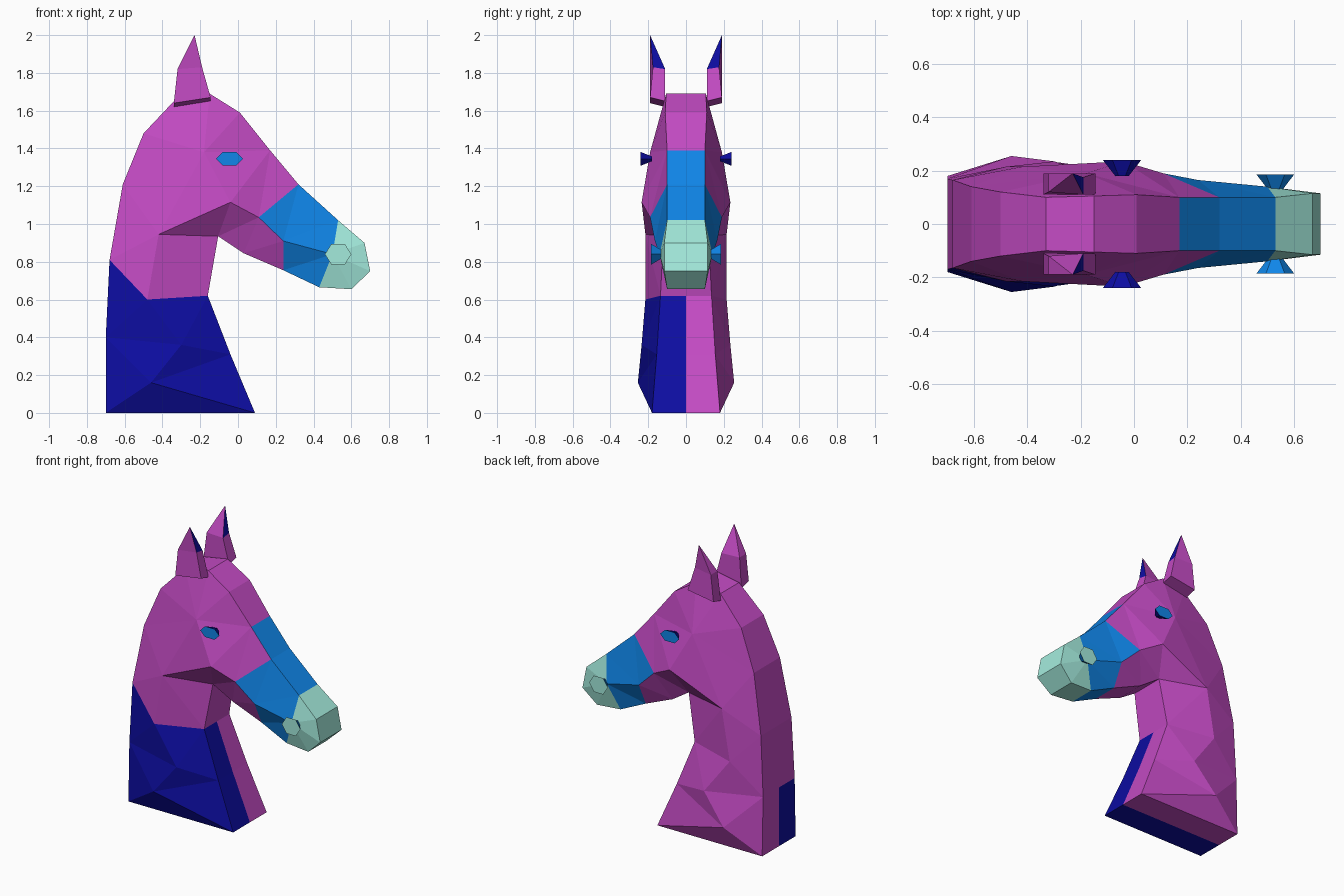
import bpy, bmesh, math
from mathutils import Vector
from mathutils.geometry import delaunay_2d_cdt

if "Cube" in bpy.data.objects:
    bpy.data.objects.remove(bpy.data.objects["Cube"])

COLORS = [("pink", (0.55, 0.07, 0.55)), ("navy", (0.004, 0.004, 0.36)),
          ("blue", (0.005, 0.24, 0.82)), ("mint", (0.37, 0.83, 0.72))]
PINK, NAVY, BLUE, MINT = range(4)
MATS = []
for name, c in COLORS:
    m = bpy.data.materials.new(name)
    m.diffuse_color = (*c, 1)
    m.use_nodes = True
    m.node_tree.nodes["Principled BSDF"].inputs["Base Color"].default_value = m.diffuse_color
    MATS.append(m)


def finish(bm, name):
    bmesh.ops.recalc_face_normals(bm, faces=bm.faces)
    me = bpy.data.meshes.new(name)
    bm.to_mesh(me)
    bm.free()
    for m in MATS:
        me.materials.append(m)
    bpy.context.collection.objects.link(bpy.data.objects.new(name, me))


def face(bm, verts, mat):
    bm.faces.new(verts).material_index = mat


# Side outline of head and neck: x, z, half width of the centre strip
outline = [(-.70, 0, .18), (-.70, .40, .17), (-.68, .81, .165), (-.61, 1.21, .14),
           (-.50, 1.48, .12), (-.33, 1.66, .10), (-.15, 1.69, .105), (.01, 1.59, .11),
           (.17, 1.39, .10), (.32, 1.21, .10), (.53, 1.02, .10), (.67, .90, .115),
           (.70, .75, .115), (.60, .655, .10), (.43, .665, .09), (.24, .755, .09),
           (.03, .845, .10), (-.105, .935, .12), (-.16, .62, .135), (-.04, .31, .155),
           (.09, 0, .18)]
# Bulging points on each cheek, neck side and muzzle
bulge = [(-.46, .16, .255), (-.30, .36, .235), (-.48, .60, .215), (-.42, .945, .215),
         (-.04, 1.115, .235), (.11, 1.035, .19), (-.18, 1.38, .19), (.24, .91, .165),
         (.50, .84, .14)]
n = len(outline)
pts = outline + bulge
A, B, C, D, E, F, G, K, L = range(n, n + 9)
creases = [(C, 2), (C, 18), (D, E), (E, F), (F, 17), (D, 17), (F, 9), (F, K),
           (K, 15), (10, L), (L, 14), (A, 0), (A, 20)]
rim = [(i, (i + 1) % n) for i in range(n)]
res = delaunay_2d_cdt([Vector(p[:2]) for p in pts], rim + creases, [], 1, 1e-5)
tris = [[res[3][v][0] for v in f] for f in res[2]]

neck_zone = {0, 1, 2, 18, 19, 20, A, B, C}
blue_zone = {9, 10, 14, 15, F, K, L}
mint_zone = {10, 11, 12, 13, 14, L}


def side_color(tri, s):
    t = set(tri)
    if t <= mint_zone:
        return MINT
    if t <= blue_zone:
        return BLUE
    return NAVY if s < 0 and t <= neck_zone else PINK


def strip_color(i, s):
    if i in (8, 9, 14):
        return BLUE
    if 10 <= i <= 13:
        return MINT
    return NAVY if s < 0 and i in (0, 18, 19, 20) else PINK


# Head and neck: two mirrored sides joined by a centre strip
bm = bmesh.new()
mid = [bm.verts.new((x, 0, z)) for x, z, w in outline]
for s in (-1, 1):
    side = [bm.verts.new((x, s * y, z)) for x, z, y in pts]
    for t in tris:
        face(bm, [side[i] for i in t], side_color(t, s))
    for i, j in rim:
        face(bm, [mid[i], mid[j], side[j], side[i]], strip_color(i, s))
finish(bm, "horse_head_and_neck")


# Flared six-sided studs for eyes and nostrils
def stud(name, x, z, rx, rz, y0, y1, s, rim_mat, cap_mat):
    bm = bmesh.new()
    rings = []
    for k, y in ((.35, y0), (1, y1)):
        rings.append([bm.verts.new((x + k * rx * math.cos(a * math.pi / 3), s * y,
                                    z + k * rz * math.sin(a * math.pi / 3)))
                      for a in range(6)])
    for i in range(6):
        j = (i + 1) % 6
        face(bm, [rings[0][i], rings[0][j], rings[1][j], rings[1][i]], rim_mat)
    face(bm, rings[0], rim_mat)
    face(bm, rings[1], cap_mat)
    finish(bm, name)


# Ears: tapered box with a pointed top and a dark front tip
def ear(name, s):
    bm = bmesh.new()
    base = [(-.34, .19, 1.64), (-.145, .19, 1.67), (-.145, .11, 1.65), (-.34, .11, 1.62)]
    middle = [(-.32, .19, 1.82), (-.19, .175, 1.83), (-.19, .11, 1.82), (-.32, .12, 1.82)]
    lo, hi = [[bm.verts.new((x, s * y, z)) for x, y, z in r] for r in (base, middle)]
    tip = bm.verts.new((-.23, s * .19, 2.0))
    face(bm, lo, PINK)
    for i in range(4):
        j = (i + 1) % 4
        face(bm, [lo[i], lo[j], hi[j], hi[i]], PINK)
        face(bm, [hi[i], hi[j], tip], NAVY if i == 1 else PINK)
    finish(bm, name)


for s, label in ((-1, "near"), (1, "far")):
    stud("eye_" + label, -.045, 1.345, .072, .042, .18, .24, s, NAVY, BLUE)
    stud("nostril_" + label, .53, .84, .07, .064, .125, .185, s, BLUE, MINT)
    ear("ear_" + label, s)
